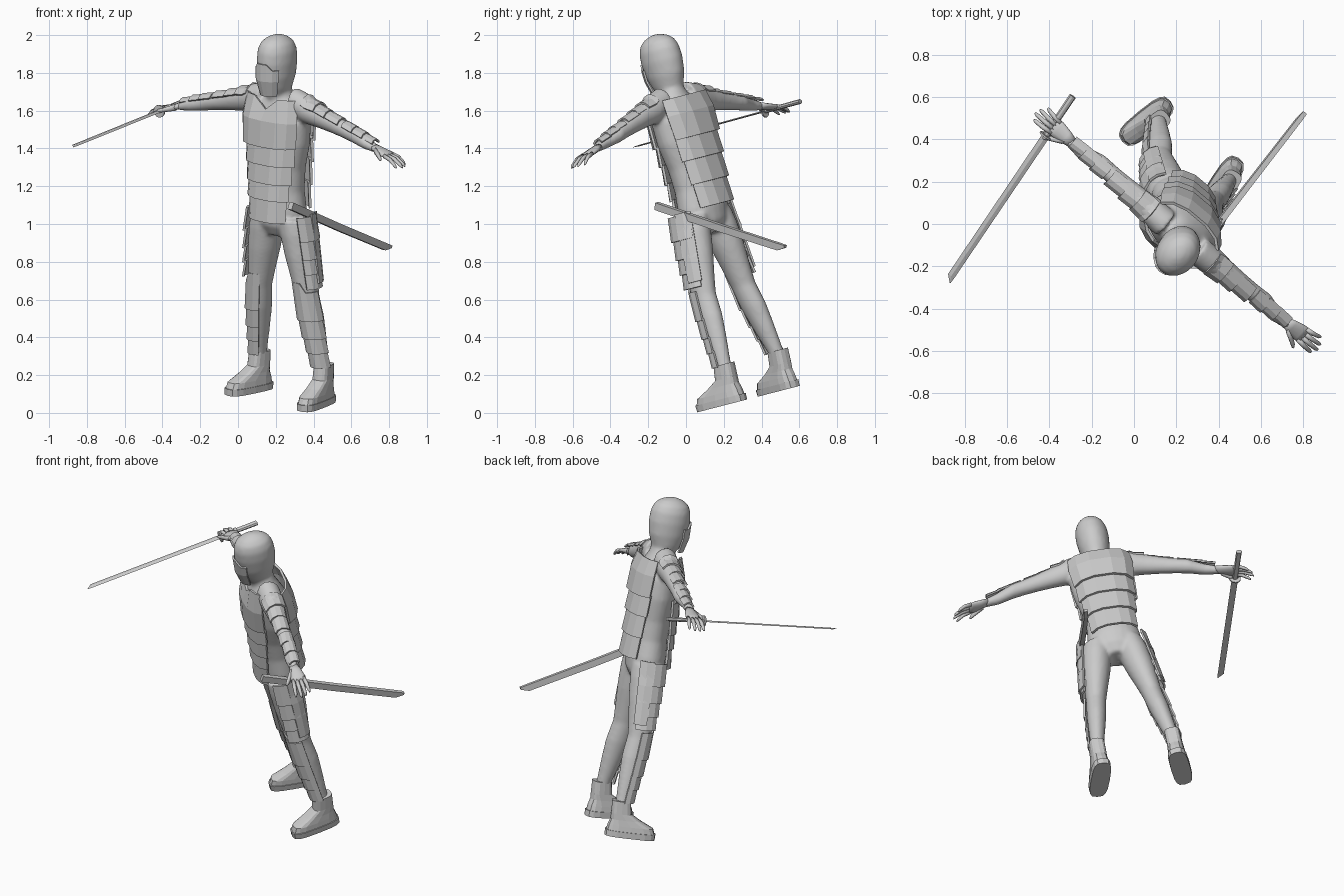
import bpy, bmesh, math
from mathutils import Vector, Matrix

if "Cube" in bpy.data.objects:
    bpy.data.objects.remove(bpy.data.objects["Cube"])

grey = bpy.data.materials.new("plain grey")
grey.use_nodes = True
grey.diffuse_color = (0.6, 0.6, 0.6, 1)
grey.node_tree.nodes["Principled BSDF"].inputs["Base Color"].default_value = (0.6, 0.6, 0.6, 1)

# The figure is built upright and then leaned and turned by POSE
UP = Vector((0, -0.25, 0.968)).normalized()
SIDE = Vector((0.756, -0.636, -0.155))
SIDE = (SIDE - UP * SIDE.dot(UP)).normalized()
BACK = UP.cross(SIDE)
POSE = Matrix((SIDE, BACK, UP)).transposed().to_4x4() @ Matrix.Translation((-0.05, 0.385, 0))

X, Y, Z = Vector((1, 0, 0)), Vector((0, 1, 0)), Vector((0, 0, 1))
F = -Y
RAD = math.radians


def power(c, p):
    return math.copysign(abs(c) ** p, c)


def sheet(bm, rings, u, v, n, span=None, square=1, top=None, turn=0):
    """Skin rings of (x, y, z, ru, rv); span gives an open arc in degrees from v to u."""
    a0, a1 = span or (turn, turn + 360)
    count = n + 1 if span else n
    rows = []
    for i, (x, y, z, ru, rv) in enumerate(rings):
        row = []
        for k in range(count):
            a = RAD(a0 + (a1 - a0) * k / n)
            p = Vector((x, y, z)) + u * ru * power(math.sin(a), square) + v * rv * power(math.cos(a), square)
            if top and i == 0:
                p.z += top(k / n)
            row.append(bm.verts.new(p))
        rows.append(row)
    for lo, hi in zip(rows, rows[1:]):
        for k in range(n):
            j = (k + 1) % count
            bm.faces.new((lo[k], lo[j], hi[j], hi[k]))
    if not span:
        bm.faces.new(rows[0])
        bm.faces.new(rows[-1])


def finish(bm, name, smooth=False):
    bmesh.ops.recalc_face_normals(bm, faces=bm.faces[:])
    bm.transform(POSE)
    mesh = bpy.data.meshes.new(name)
    for f in bm.faces:
        f.smooth = smooth
    bm.to_mesh(mesh)
    bm.free()
    mesh.materials.append(grey)
    ob = bpy.data.objects.new(name, mesh)
    bpy.context.collection.objects.link(ob)
    return ob


def solid(name, rings, u, v, n, smooth=False, **kw):
    bm = bmesh.new()
    sheet(bm, rings, u, v, n, **kw)
    return finish(bm, name, smooth)


def plate(name, rings, u, v, n, span, thick=0.014, **kw):
    ob = solid(name, rings, u, v, n, span=span, **kw)
    mod = ob.modifiers.new("thickness", 'SOLIDIFY')
    mod.thickness = thick
    mod.offset = 0
    return ob


def lerp(a, b, t):
    return a + (b - a) * t


def arm_x(s, x):
    return s * x - 0.012


def arm_z(x):
    return 1.598 - 0.255 * (x - 0.2)


def leg_at(z):
    """Leg centre (x, y) at a height."""
    if z > 0.58:
        t = (z - 0.58) / 0.42
        return lerp(0.165, 0.095, t), lerp(0.042, 0.028, t)
    t = (0.58 - z) / 0.43
    return lerp(0.165, 0.225, t), lerp(0.042, 0.105, t)


# Smooth body: torso, neck, head, arms and legs fused together
bm = bmesh.new()
torso = [(0.89, .08, .07), (0.95, .145, .105), (1.03, .158, .115), (1.14, .143, .108), (1.26, .15, .112),
         (1.4, .18, .125), (1.52, .188, .12), (1.59, .15, .09), (1.64, .085, .07), (1.69, .06, .06)]
sheet(bm, [(-.015, .032, z, a, b) for z, a, b in torso], X, F, 24)
head = [(1.58, .062, .06, .03), (1.66, .06, .068, .015), (1.7, .074, .09, .01), (1.76, .089, .112, .01),
        (1.84, .097, .122, .01), (1.9, .094, .117, .01), (1.94, .079, .1, .01), (1.965, .052, .067, .01), (1.98, .018, .024, .01)]
sheet(bm, [(-.018, y, z, a, b) for z, a, b, y in head], X, F, 24)
arm = [(.1, .07, .08), (.19, .068, .078), (.27, .056, .065), (.37, .047, .053), (.45, .043, .046),
       (.52, .043, .043), (.61, .034, .034), (.69, .027, .022)]
leg = [(1.0, .085, .1), (.92, .09, .102), (.8, .083, .094), (.68, .069, .08), (.58, .059, .07),
       (.46, .058, .074), (.34, .05, .062), (.2, .039, .044), (.1, .037, .04)]
for s in (1, -1):
    sheet(bm, [(arm_x(s, x), .03 - .02 * (x > .6), arm_z(x), a, b) for x, a, b in arm], Y, Z, 20)
    sheet(bm, [(s * leg_at(z)[0], leg_at(z)[1], z, a, b) for z, a, b in leg], X, F, 20)
body = finish(bm, "body", True)
fuse = body.modifiers.new("fuse", 'REMESH')
fuse.mode = 'VOXEL'
fuse.voxel_size = 0.011
fuse.use_smooth_shade = True
soft = body.modifiers.new("soften", 'SMOOTH')
soft.iterations = 6

# Face mask with raised nose bridge
plate("face_mask", [(-.018, .01, 1.81, .096, .128), (-.018, .008, 1.75, .09, .126), (-.018, .005, 1.665, .066, .1)],
      X, F, 6, (-54, 54), .01, top=lambda f: .032 if abs(f - .5) < .2 else 0)

# Torso armour: front and back plates with overlapping bands below
plate("chest_plate", [(-.025, .03, 1.615, .18, .1), (-.025, .033, 1.53, .2, .14), (-.025, .035, 1.39, .192, .153)],
      X, F, 6, (-66, 66), square=.8, top=lambda f: -.03 if abs(f - .5) < .1 else .035)
plate("back_plate", [(-.02, .035, 1.63, .19, .118), (-.02, .035, 1.54, .198, .145), (-.02, .035, 1.41, .186, .155)],
      X, Y, 5, (-66, 66), square=.8)
for label, v, cuts in (("belly", F, (1.4, 1.3, 1.2, 1.11, .99)), ("back", Y, (1.42, 1.3, 1.17, 1.04))):
    for i, (z0, z1) in enumerate(zip(cuts, cuts[1:])):
        a0, a1 = (lerp(.14, .195, (z - 1) / .6) for z in (z0, z1))
        plate(f"{label}_band_{i + 1}", [(-.02, .035, z0, a0, .134), (-.02, .035, z1 - .01, a1 + .01, .148)],
              X, v, 5, (4 * i - 65, 65 - 4 * i), square=.8)

for s, side in ((1, "left"), (-1, "right")):
    # Shoulder cap with a raised inner lip, and arm bands
    plate(f"{side}_shoulder_cap", [(arm_x(s, .19), .03, 1.59, .07, .09), (arm_x(s, .215), .03, 1.585, .07, .074),
                                   (arm_x(s, .275), .03, arm_z(.275), .066, .069)], Y, Z, 4, (-60, 60), .011)
    for i, (x0, x1, r) in enumerate(((.265, .35, .055), (.34, .44, .05), (.46, .535, .045), (.525, .605, .042), (.595, .675, .035))):
        plate(f"{side}_arm_band_{i + 1}", [(arm_x(s, x0), .027, arm_z(x0), r, r + .003), (arm_x(s, x1), .02, arm_z(x1), r, r + .006)],
              Y, Z, 4, (-58, 58), .01)

    # Thigh guard bands with a long edge panel
    for i, (z0, z1) in enumerate(((1.02, .9), (.9, .8), (.8, .72), (.72, .64))):
        rings = [(s * leg_at(z)[0], leg_at(z)[1] - .008, z, r, r) for z, r in ((z0, .11 - .008 * i), (z1 - .01, .114 - .008 * i))]
        plate(f"{side}_thigh_band_{i + 1}", rings, X * s, F, 4, (48, 132), .012)
    plate(f"{side}_thigh_panel", [(s * leg_at(z)[0], leg_at(z)[1] - .008, z, r, r) for z, r in ((1.03, .117), (.66, .1))],
          X * s, F, 2, (92, 136), .011)

    # Shin guard with a stepped knee
    for i, (z0, z1) in enumerate(((.61, .46), (.46, .36), (.36, .28), (.28, .2))):
        rings = [(s * leg_at(z)[0], leg_at(z)[1], z, r, r + .008) for z, r in ((z0, .07 - .006 * i), (z1 - .008, .072 - .006 * i))]
        plate(f"{side}_shin_band_{i + 1}", rings, X * s, F, 5, (-40, 95), .011,
              top=(lambda f: .05 if f < .5 else 0) if i == 0 else None)

    # Boot: sole and upper, toes turned out
    t = RAD(9)
    ahead = Vector((s * math.sin(t), -math.cos(t), 0))
    across = Vector((math.cos(t), s * math.sin(t), 0))

    def foot(rows):
        return [(s * .225 + ahead.x * d, .105 + ahead.y * d, z, a, b) for z, d, a, b in rows]

    solid(f"{side}_sole", foot([(-.012, .072, .056, .148), (.024, .072, .058, .149)]), across, ahead, 16, square=.6)
    solid(f"{side}_boot", foot([(.024, .072, .054, .143), (.055, .068, .052, .134), (.09, .035, .048, .09),
                                (.125, .004, .046, .06), (.2, -.004, .045, .055)]), across, ahead, 16, square=.65)

    # Hand: palm, four spread fingers and thumb
    bm = bmesh.new()
    sheet(bm, [(arm_x(s, x), .012, arm_z(x), a, b) for x, a, b in ((.67, .026, .02), (.71, .036, .018), (.76, .044, .016), (.785, .04, .012))],
          Y, Z, 12)
    for k, reach in enumerate((.867, .885, .878, .855)):
        y = -.02 + .021 * k
        sheet(bm, [(arm_x(s, lerp(.77, reach, f)), lerp(y, y * 1.35 - .008, f), arm_z(.77) - .045 * f * f, r, r)
                   for f, r in ((0, .012), (.5, .0115), (.9, .0095), (1, .005))], Y, Z, 8)
    sheet(bm, [(arm_x(s, lerp(.7, .785, f)), lerp(-.008, -.065, f), arm_z(.71) - .025 * f, r, r)
               for f, r in ((0, .018), (.5, .014), (.9, .011), (1, .005))], Y, Z, 8)
    finish(bm, f"{side}_hand", True)

# Sword through the right hand
TIP, POMMEL = Vector((-.675, -.895, 1.432)), Vector((-.822, .18, 1.445))
ALONG = (POMMEL - TIP).normalized()
FLAT = ALONG.cross(Z).normalized()


def on_sword(rows):
    return [(*(TIP.lerp(POMMEL, t) + FLAT * off), a, b) for t, off, a, b in rows]


solid("sword_blade", on_sword([(0, .014, .002, .001), (.03, 0, .018, .004), (.8, 0, .019, .005)]), FLAT, Z, 4)
solid("sword_guard", on_sword([(.782, 0, .034, .034), (.79, 0, .034, .034)]), FLAT, Z, 12)
solid("sword_grip", on_sword([(.79, 0, .016, .012), (1, 0, .017, .013)]), FLAT, Z, 8)

# Scabbard at the left hip, sloping down to the back
START, END = Vector((.18, -.11, 1.1)), Vector((.183, .69, .71))
DROP = (END - START).normalized().cross(X)
solid("scabbard", [(*(START.lerp(END, t) + DROP * off), a, b) for t, off, a, b in
                   ((0, 0, .021, .028), (.5, .003, .019, .028), (.95, 0, .017, .027), (1, -.012, .015, .01))],
      X, DROP, 4, turn=45)
